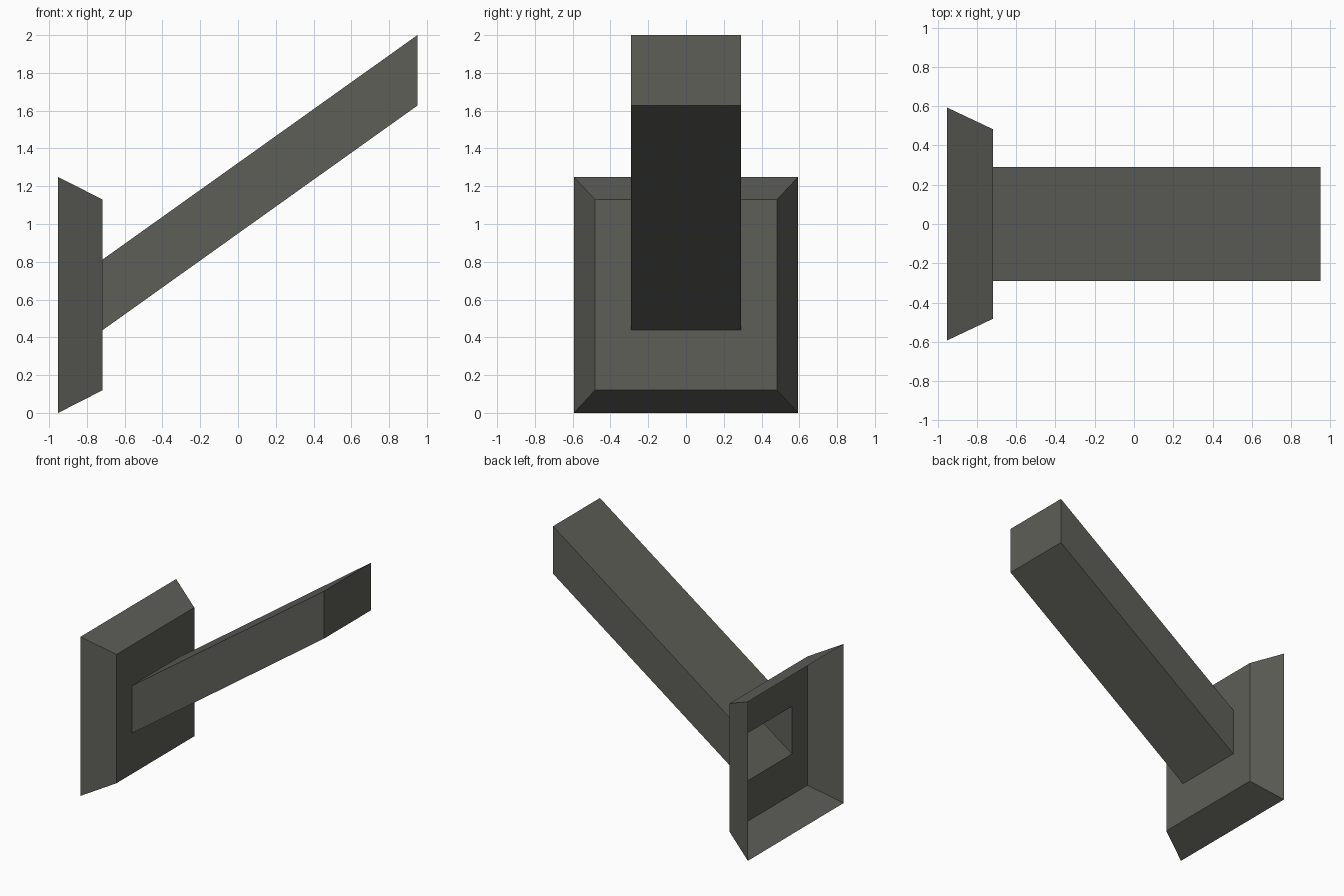
import bpy, bmesh

if "Cube" in bpy.data.objects:
    bpy.data.objects.remove(bpy.data.objects["Cube"])

mat = bpy.data.materials.new("dark warm grey")
mat.diffuse_color = (0.112, 0.112, 0.098, 1)
mat.use_nodes = True
mat.node_tree.nodes["Principled BSDF"].inputs["Base Color"].default_value = mat.diffuse_color


def sleeve(name, sections, cap_end=False):
    """Skin a run of rectangles (x, half width, z low, z high) into an open shell."""
    bm = bmesh.new()
    rings = [[bm.verts.new((x, y, z)) for y, z in ((-w, lo), (w, lo), (w, hi), (-w, hi))]
             for x, w, lo, hi in sections]
    for a, b in zip(rings, rings[1:]):
        for i in range(4):
            j = (i + 1) % 4
            bm.faces.new((a[i], a[j], b[j], b[i]))
    if cap_end:
        bm.faces.new(rings[-1])
    bm.normal_update()
    me = bpy.data.meshes.new(name)
    bm.to_mesh(me)
    bm.free()
    me.materials.append(mat)
    ob = bpy.data.objects.new(name, me)
    bpy.context.collection.objects.link(ob)
    return ob


# opening where the hollow beam meets the plate
opening = (-0.717, 0.29, 0.438, 0.812)

# flared mounting plate, open at the back, with a hole in its face
sleeve("mounting_plate", [(-0.952, 0.593, 0.0, 1.248),
                          (-0.717, 0.482, 0.12, 1.13),
                          opening])

# slanted hollow beam, closed at its upper end
sleeve("slanted_beam", [opening, (0.95, 0.29, 1.627, 2.0)], cap_end=True)
